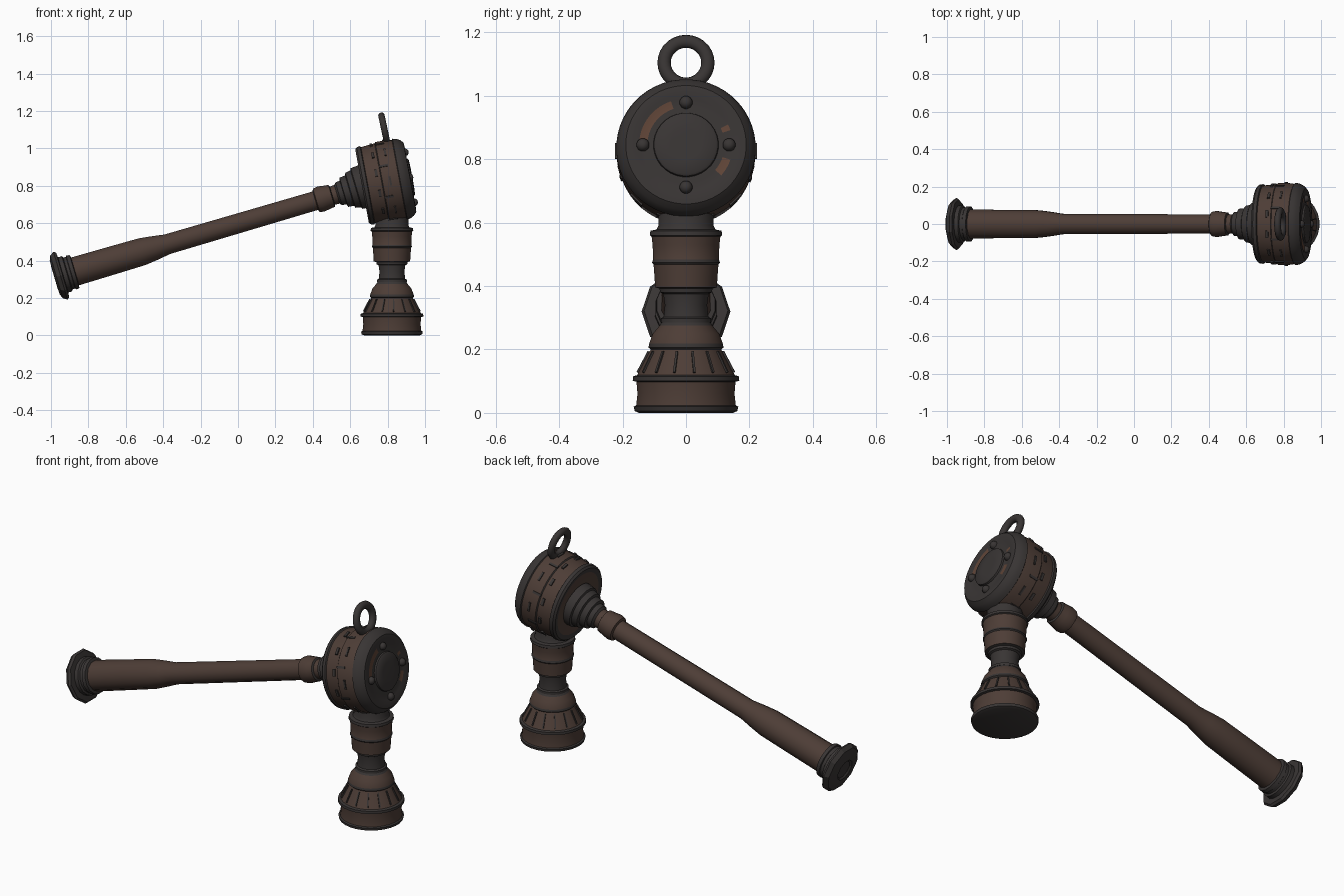
import bpy, bmesh, math
from mathutils import Matrix, Vector

if "Cube" in bpy.data.objects:
    bpy.data.objects.remove(bpy.data.objects["Cube"])


def material(name, rgb):
    m = bpy.data.materials.new(name)
    m.use_nodes = True
    m.diffuse_color = (*rgb, 1)
    m.node_tree.nodes["Principled BSDF"].inputs["Base Color"].default_value = (*rgb, 1)
    return m


MATS = [material("worn brown", (0.075, 0.047, 0.037)),
        material("dark iron", (0.040, 0.035, 0.034)),
        material("rust patch", (0.115, 0.058, 0.038))]
BROWN, IRON, RUST = range(3)


def finish(bm, name, frame, angle=35):
    """Turn a bmesh into a placed object with angle-based smoothing."""
    bmesh.ops.recalc_face_normals(bm, faces=bm.faces)
    me = bpy.data.meshes.new(name)
    bm.to_mesh(me)
    bm.free()
    for m in MATS:
        me.materials.append(m)
    ob = bpy.data.objects.new(name, me)
    bpy.context.collection.objects.link(ob)
    ob.matrix_world = frame
    bpy.ops.object.select_all(action='DESELECT')
    ob.select_set(True)
    bpy.context.view_layer.objects.active = ob
    bpy.ops.object.shade_smooth_by_angle(angle=math.radians(angle))
    return ob


def lathe(name, profile, frame, sides=32, angle=35, rule=None):
    """Revolve (height, radius, colour of the band above) about local z."""
    bm = bmesh.new()
    rings = []
    for h, r, _ in profile:
        rings.append([bm.verts.new((r * math.cos(a), r * math.sin(a), h))
                      for a in (math.tau * (i + 0.5) / sides for i in range(sides))])
    for (lo, hi, p) in zip(rings, rings[1:], profile):
        for i in range(sides):
            j = (i + 1) % sides
            bm.faces.new((lo[i], lo[j], hi[j], hi[i])).material_index = p[2]
    bm.faces.new(rings[0]).material_index = profile[0][2]
    bm.faces.new(rings[-1]).material_index = profile[-1][2]
    if rule:
        for f in bm.faces:
            f.material_index = rule(f.calc_center_median(), f.material_index)
    return finish(bm, name, frame, angle)


def around(name, frame, angles, radius, height, size, tilt=0, mat=IRON):
    """Small blocks set round the local z axis; size = radial, tangential, axial."""
    bm = bmesh.new()
    for deg in angles:
        m = (Matrix.Rotation(math.radians(deg), 4, 'Z')
             @ Matrix.Translation((radius, 0, height))
             @ Matrix.Rotation(math.radians(tilt), 4, 'Y')
             @ Matrix.Diagonal((*size, 1)))
        bmesh.ops.create_cube(bm, size=1, matrix=m)
    for f in bm.faces:
        f.material_index = mat
    return finish(bm, name, frame)


def axis_frame(x, z, pitch):
    """Frame whose local z runs toward +x, raised by pitch degrees."""
    return Matrix.Translation((x, 0, z)) @ Matrix.Rotation(math.radians(90 - pitch), 4, 'Y')


handle = axis_frame(-0.953, 0.318, 16.4)
head = axis_frame(0.793, 0.822, 10.5)
stand = Matrix.Translation((0.823, 0, 0))

# Handle: end flange, hub, swollen grip, slim shaft, collar and stepped socket
lathe("pommel_flange", [(-0.022, 0.05, IRON), (-0.03, 0.06, IRON), (-0.028, 0.10, IRON),
                        (-0.018, 0.125, IRON), (0.004, 0.14, IRON), (0.016, 0.132, IRON),
                        (0.02, 0.09, IRON)], handle, 10, 20)
lathe("pommel_hub", [(0.015, 0.10, IRON), (0.04, 0.10, IRON), (0.045, 0.09, IRON),
                     (0.06, 0.09, IRON), (0.063, 0.096, IRON), (0.082, 0.094, IRON),
                     (0.086, 0.076, IRON)], handle, 16)
lathe("grip_and_shaft", [(0.08, 0.080, BROWN), (0.30, 0.078, BROWN), (0.46, 0.076, BROWN),
                         (0.53, 0.067, BROWN), (0.60, 0.056, BROWN), (1.45, 0.053, BROWN)],
      handle, 12)
lathe("shaft_collar", [(1.425, 0.055, BROWN), (1.43, 0.066, BROWN), (1.455, 0.071, BROWN),
                       (1.485, 0.066, BROWN), (1.515, 0.062, IRON), (1.52, 0.050, IRON)],
      handle, 16)
lathe("head_socket", [(1.50, 0.050, BROWN), (1.545, 0.052, IRON), (1.555, 0.064, IRON),
                      (1.58, 0.066, IRON), (1.583, 0.082, IRON), (1.615, 0.085, IRON),
                      (1.62, 0.098, IRON), (1.65, 0.104, IRON), (1.655, 0.114, IRON),
                      (1.70, 0.118, IRON)], handle, 24)


# Head drum: rimmed back, banded side, dished front face with worn patches
def face_wear(c, old):
    r, deg = math.hypot(c.x, c.y), math.degrees(math.atan2(c.y, -c.x))
    if c.z > 0.12 and 0.115 < r < 0.155:
        if -85 < deg < -20 or 60 < deg < 72 or 108 < deg < 135:
            return RUST
    return old


lathe("head_drum", [(-0.122, 0.11, BROWN), (-0.128, 0.175, IRON), (-0.132, 0.20, IRON),
                    (-0.122, 0.210, IRON), (-0.104, 0.213, IRON), (-0.100, 0.206, BROWN),
                    (-0.065, 0.210, BROWN), (-0.025, 0.213, IRON), (-0.020, 0.219, BROWN),
                    (0.035, 0.219, BROWN), (0.070, 0.214, IRON), (0.074, 0.220, IRON),
                    (0.094, 0.216, IRON), (0.112, 0.206, IRON), (0.128, 0.190, IRON),
                    (0.130, 0.165, IRON), (0.125, 0.148, IRON), (0.125, 0.122, IRON),
                    (0.125, 0.10, IRON)], head, 48, 30, face_wear)
lathe("face_boss", [(0.12, 0.104, IRON), (0.134, 0.101, IRON), (0.139, 0.094, IRON),
                    (0.141, 0.05, IRON)], head, 32)
bolt_profile = [(0.0, 0.021, IRON), (0.012, 0.020, IRON), (0.021, 0.013, IRON),
                (0.024, 0.005, IRON)]
for i in range(4):
    a = math.tau * i / 4
    spot = Matrix.Translation((0.136 * math.cos(a), 0.136 * math.sin(a), 0.122))
    lathe(f"face_bolt_{i + 1}", bolt_profile, head @ spot, 12, 50)

# Clasps and notches set round the drum
around("drum_clasps", head, range(15, 375, 30), 0.211, -0.045, (0.014, 0.038, 0.014))
around("drum_studs", head, range(0, 360, 45), 0.219, 0.022, (0.010, 0.050, 0.010))
around("drum_straps", head, range(22, 382, 45), 0.218, 0.0, (0.010, 0.012, 0.05))

# Hanging ring on top of the head
bm = bmesh.new()
ring_frame = Matrix.Translation((0.782, 0, 1.104)) @ Matrix.Rotation(math.radians(78), 4, 'Y')
N, M = 28, 10
grid = []
for i in range(N):
    a = math.tau * i / N
    out = Vector((math.cos(a), math.sin(a), 0))
    grid.append([bm.verts.new(out * (0.069 + 0.021 * math.cos(b))
                              + Vector((0, 0, 0.018 * math.sin(b))))
                 for b in (math.tau * k / M for k in range(M))])
for i in range(N):
    for k in range(M):
        u, v = (i + 1) % N, (k + 1) % M
        bm.faces.new((grid[i][k], grid[u][k], grid[u][v], grid[i][v])).material_index = IRON
finish(bm, "hanging_ring", ring_frame, 60)

# Turned stand below the head
lathe("stand_foot", [(0.0, 0.150, IRON), (0.006, 0.163, IRON), (0.020, 0.166, IRON),
                     (0.024, 0.158, BROWN), (0.06, 0.154, BROWN), (0.098, 0.157, IRON),
                     (0.101, 0.169, IRON), (0.115, 0.168, IRON), (0.119, 0.155, BROWN),
                     (0.155, 0.136, BROWN), (0.20, 0.112, IRON), (0.206, 0.119, IRON),
                     (0.218, 0.117, BROWN), (0.25, 0.105, BROWN), (0.275, 0.084, IRON),
                     (0.295, 0.072, IRON)], stand, 28)
lathe("stand_neck", [(0.285, 0.080, IRON), (0.298, 0.080, IRON), (0.303, 0.071, IRON),
                     (0.34, 0.067, IRON), (0.375, 0.072, IRON), (0.38, 0.082, IRON),
                     (0.392, 0.084, IRON), (0.396, 0.098, BROWN), (0.43, 0.100, BROWN),
                     (0.468, 0.103, IRON), (0.474, 0.108, IRON), (0.484, 0.104, BROWN),
                     (0.53, 0.106, BROWN), (0.556, 0.109, IRON), (0.56, 0.115, IRON),
                     (0.574, 0.113, IRON), (0.578, 0.094, IRON), (0.59, 0.088, IRON),
                     (0.66, 0.088, IRON)], stand, 28)
around("stand_ribs", stand, range(10, 370, 24), 0.134, 0.160, (0.010, 0.007, 0.075), -28)
